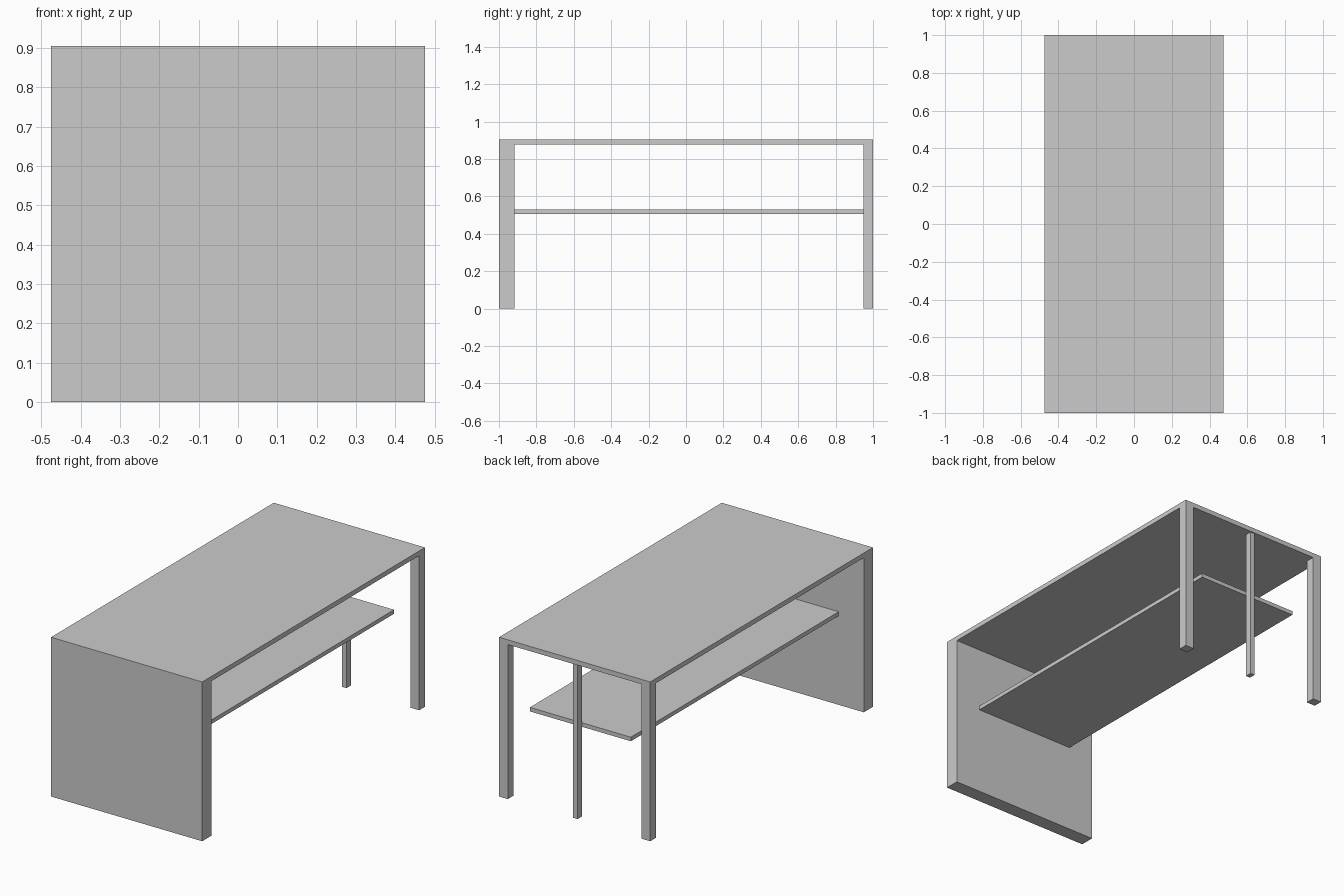
import bpy
import bmesh
from mathutils import Vector

if "Cube" in bpy.data.objects:
    bpy.data.objects.remove(bpy.data.objects["Cube"])


def box(name, lo, hi):
    """Axis-aligned box between two opposite corners."""
    lo, hi = Vector(lo), Vector(hi)
    bm = bmesh.new()
    bmesh.ops.create_cube(bm, size=1)
    bmesh.ops.scale(bm, vec=hi - lo, verts=bm.verts)
    mesh = bpy.data.meshes.new(name)
    bm.to_mesh(mesh)
    bm.free()
    obj = bpy.data.objects.new(name, mesh)
    obj.location = (lo + hi) / 2
    bpy.context.collection.objects.link(obj)
    return obj


W = 0.475          # half width
TOP = 0.905        # overall height
UNDER = 0.878      # underside of the table top
PANEL_Y = -0.918   # inner face of the end panel
LEG_Y = 0.948      # inner face of the legs
LEG_W = 0.055

# Solid end panel and table top
box("end_panel", (-W, -1, 0), (W, PANEL_Y, TOP))
box("table_top", (-W, PANEL_Y, UNDER), (W, 1, TOP))

# Corner legs
box("left_leg", (-W, LEG_Y, 0), (-W + LEG_W, 1, UNDER))
box("right_leg", (W - LEG_W, LEG_Y, 0), (W, 1, UNDER))

# Slim centre leg
box("centre_leg", (-0.014, LEG_Y + 0.007, 0), (0.014, 0.993, UNDER))

# Lower shelf
box("shelf", (-0.317, PANEL_Y, 0.506), (0.317, LEG_Y, 0.529))
